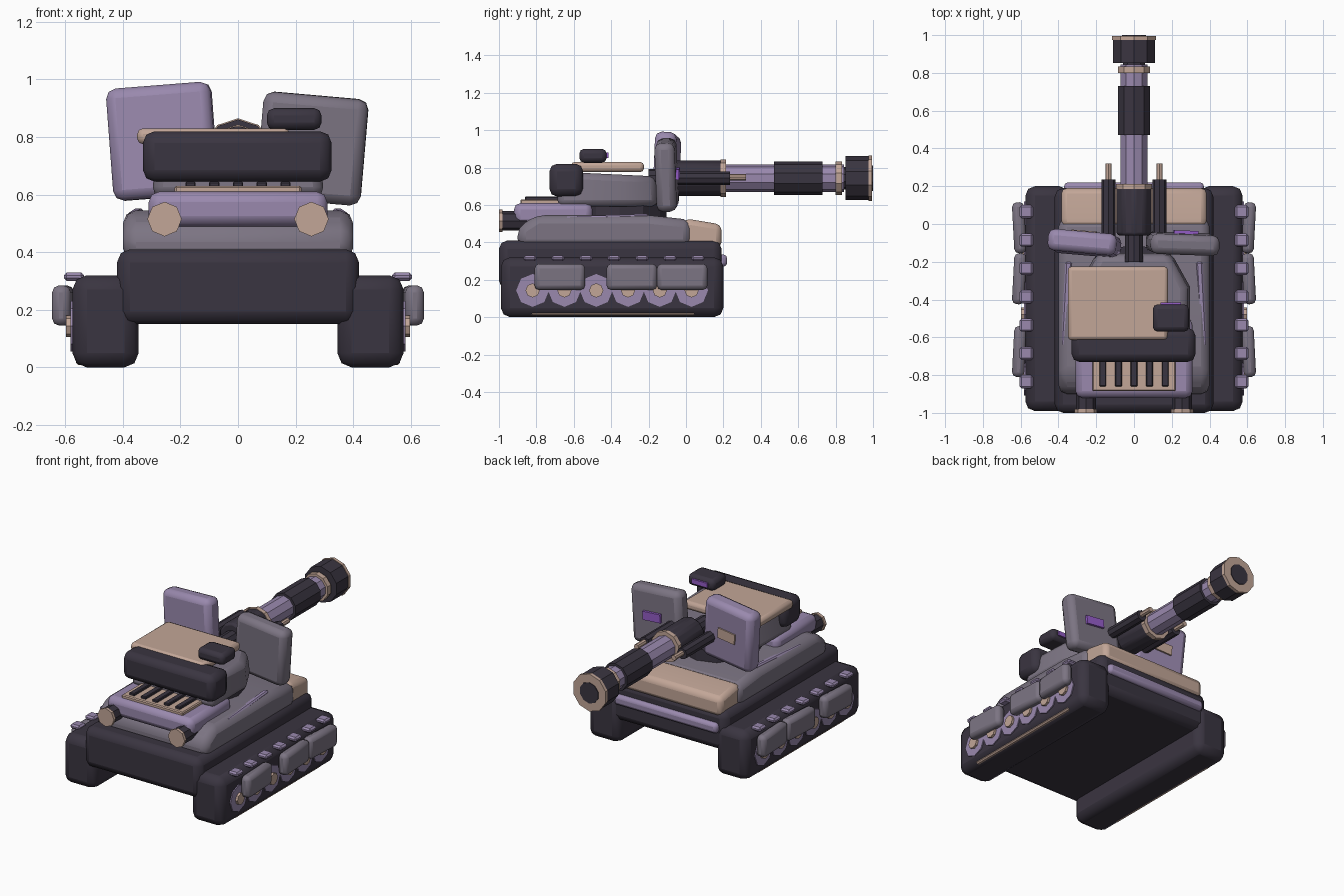
import bpy, bmesh, math
from mathutils import Matrix, Vector

if "Cube" in bpy.data.objects:
    bpy.data.objects.remove(bpy.data.objects["Cube"])


def material(name, rgb):
    m = bpy.data.materials.new(name)
    m.diffuse_color = (*rgb, 1)
    m.use_nodes = True
    m.node_tree.nodes["Principled BSDF"].inputs["Base Color"].default_value = m.diffuse_color
    return m


DARK = material("dark", (0.042, 0.035, 0.052))
PURPLE = material("purple", (0.32, 0.25, 0.42))
GREY = material("slate", (0.20, 0.175, 0.225))
TAN = material("tan", (0.54, 0.38, 0.31))
LENS = material("lens", (0.30, 0.11, 0.58))


def finish(name, bm, mat, bevel=0.0, segments=2):
    bmesh.ops.recalc_face_normals(bm, faces=bm.faces)
    me = bpy.data.meshes.new(name)
    bm.to_mesh(me)
    bm.free()
    me.materials.append(mat)
    ob = bpy.data.objects.new(name, me)
    bpy.context.collection.objects.link(ob)
    if bevel:
        mod = ob.modifiers.new("bevel", "BEVEL")
        mod.width = bevel
        mod.segments = segments
    return ob


def box(name, x, y, z, mat, bevel=0.0, segments=2, rot=(0, 0, 0)):
    """Box from x, y, z ranges, turned about its own centre."""
    bm = bmesh.new()
    bmesh.ops.create_cube(bm, size=1)
    bmesh.ops.scale(bm, vec=(x[1] - x[0], y[1] - y[0], z[1] - z[0]), verts=bm.verts)
    ob = finish(name, bm, mat, bevel, segments)
    ob.location = [(r[0] + r[1]) / 2 for r in (x, y, z)]
    ob.rotation_euler = [math.radians(a) for a in rot]
    return ob


def cyl(name, axis, start, end, r, centre, mat, sides=10, bevel=0.0):
    """Cylinder along an axis; centre gives the other two coordinates."""
    bm = bmesh.new()
    bmesh.ops.create_cone(bm, cap_ends=True, segments=sides, radius1=r, radius2=r, depth=end - start)
    mid = (start + end) / 2
    if axis == "X":
        rot, loc = Matrix.Rotation(math.pi / 2, 4, "Y"), (mid, *centre)
    elif axis == "Y":
        rot, loc = Matrix.Rotation(math.pi / 2, 4, "X"), (centre[0], mid, centre[1])
    else:
        rot, loc = Matrix(), (*centre, mid)
    bmesh.ops.transform(bm, matrix=Matrix.Translation(loc) @ rot, verts=bm.verts)
    return finish(name, bm, mat, bevel)


def prism(name, profile, halfwidth, mat, bevel):
    """Side profile (y, z) extruded across x."""
    bm = bmesh.new()
    face = bm.faces.new([bm.verts.new((-halfwidth, y, z)) for y, z in profile])
    ext = bmesh.ops.extrude_face_region(bm, geom=[face])["geom"]
    bmesh.ops.translate(bm, vec=(2 * halfwidth, 0, 0),
                        verts=[v for v in ext if isinstance(v, bmesh.types.BMVert)])
    return finish(name, bm, mat, bevel)


# Hull
box("lower_hull", (-.42, .42), (-1, .19), (.15, .41), DARK, .045)
prism("upper_hull", [(-.9, .37), (.03, .37), (.03, .52), (-.2, .545), (-.8, .545), (-.9, .48)], .4, GREY, .045)
prism("glacis_plate", [(-.02, .37), (.19, .37), (.19, .495), (.03, .522), (-.02, .522)], .385, TAN, .03)
box("nose_bar", (-.37, .37), (.16, .22), (.27, .335), PURPLE, .02)

# Engine deck, grille and exhausts
box("engine_deck", (-.31, .31), (-.92, -.5), (.49, .61), PURPLE, .035)
box("grille_plate", (-.22, .22), (-.885, -.66), (.60, .63), TAN, .006, 1)
for i in range(5):
    x = -.165 + .0825 * i
    box(f"grille_slat_{i}", (x - .018, x + .018), (-.86, -.65), (.62, .645), DARK, .004, 1)
for s, side in ((-1, "left"), (1, "right")):
    cyl(f"exhaust_pipe_{side}", "Y", -.985, -.85, .053, (s * .255, .515), DARK, 8)
    cyl(f"exhaust_rim_{side}", "Y", -1, -.98, .06, (s * .255, .515), TAN, 8)

# Running gear
for s, side in ((-1, "left"), (1, "right")):
    def xs(a, b):
        return tuple(sorted((s * a, s * b)))
    box(f"track_{side}", xs(.345, .575), (-.99, .2), (0, .32), DARK, .05)
    box(f"track_runner_{side}", xs(.5, .563), (-.83, .05), (.008, .04), TAN, .008, 1)
    for i in range(6):
        y = -.82 + .17 * i
        cyl(f"wheel_{side}_{i}", "X", *xs(.54, .582), .088, (y, .143), PURPLE, 8)
        cyl(f"wheel_hub_{side}_{i}", "X", *xs(.56, .597), .038, (y, .143), TAN, 8)
    for i in range(7):
        y = -.835 + .15 * i
        box(f"track_lug_{side}_{i}", xs(.535, .605), (y - .035, y + .035), (.30, .33), PURPLE, .01, 1)
    for i, (y, turn) in enumerate(((-.675, 3), (-.29, 3), (-.02, -3))):
        box(f"skirt_plate_{side}_{i}", xs(.575, .64), (y - .135, y + .135), (.145, .285),
            GREY, .025, rot=(0, 0, s * turn))
    # Slanted rail on the hull shoulder
    box(f"hull_rail_{side}", xs(.34, .375), (-.645, -.2), (.51, .545), PURPLE, .008, 1, rot=(2, 0, s * 3))

# Turret: plan outline, narrowed towards the roof
cyl("turret_ring", "Z", .53, .61, .25, (0, -.355), DARK, 12)
plan = [(-.3, -.69), (.3, -.69), (.3, -.33), (.2, -.15), (-.2, -.15), (-.3, -.33)]
bm = bmesh.new()
low = [bm.verts.new((x, y, .592)) for x, y in plan]
top = [bm.verts.new((x * .93, -.42 + (y + .42) * .95, .765 - .045 * (y + .42))) for x, y in plan]
bm.faces.new(low)
bm.faces.new(top)
for i in range(6):
    j = (i + 1) % 6
    bm.faces.new((low[i], low[j], top[j], top[i]))
finish("turret_body", bm, GREY, .035)
box("turret_bustle", (-.33, .325), (-.73, -.55), (.645, .82), DARK, .04)
box("turret_roof_plate", (-.35, .18), (-.615, -.225), (.775, .83), TAN, .02)
box("roof_sight", (.1, .29), (-.57, -.425), (.825, .9), DARK, .025)
box("roof_sight_lens", (.14, .25), (-.44, -.415), (.85, .88), LENS)

# Shields either side of the gun
box("shield_left", (-.445, -.08), (-.16, -.045), (.59, .98), PURPLE, .035, rot=(-2, -4.5, -5))
box("shield_right", (.075, .44), (-.158, -.05), (.575, .945), GREY, .035, rot=(2, 5, -2))
box("shield_marker_left", (-.33, -.2), (-.07, -.035), (.755, .82), TAN, rot=(0, -4.5, -5))
box("shield_marker_right", (.21, .34), (-.07, -.035), (.74, .795), LENS, rot=(0, 5, -2))

# Gun
AX = (0, .743)
cyl("gun_neck", "Y", -.2, -.03, .05, AX, DARK)
cyl("gun_mantlet", "Y", -.06, .2, .097, AX, DARK, bevel=.015)
cyl("barrel_collar", "Y", .185, .213, .1, AX, TAN)
cyl("barrel", "Y", .15, .845, .074, AX, PURPLE)
cyl("barrel_sleeve", "Y", .47, .73, .09, AX, DARK)
cyl("barrel_end_ring", "Y", .8, .835, .09, AX, TAN)
cyl("muzzle_core", "Y", .82, .9, .06, AX, DARK)
cyl("muzzle_brake", "Y", .853, .99, .118, AX, DARK)
cyl("muzzle_rim", "Y", .975, .995, .122, AX, TAN)
cyl("muzzle_bore", "Y", .95, 1, .068, AX, DARK)
for s, side in ((-1, "left"), (1, "right")):
    cyl(f"side_gun_{side}", "Y", -.1, .235, .036, (s * .135, .743), DARK, 8)
    cyl(f"side_gun_tip_{side}", "Y", .2, .32, .017, (s * .135, .748), TAN, 8)

# Soft bevels, crisp facets
for ob in bpy.context.collection.objects:
    if any(m.type == "BEVEL" and m.segments > 1 for m in ob.modifiers):
        with bpy.context.temp_override(object=ob, active_object=ob, selected_objects=[ob],
                                       selected_editable_objects=[ob]):
            bpy.ops.object.shade_smooth_by_angle(angle=math.radians(32))
